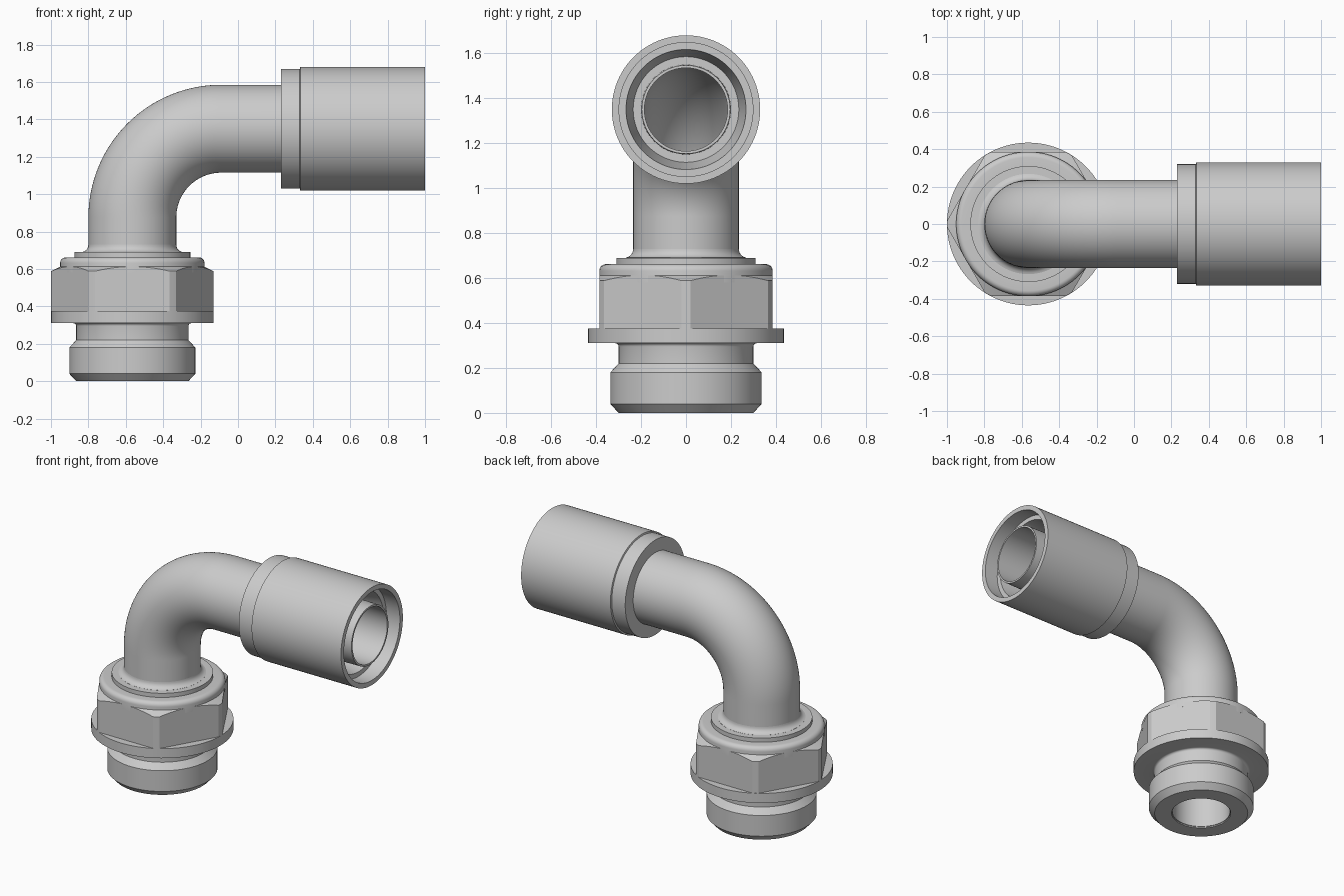
import bpy, bmesh, math
from mathutils import Vector, Matrix

if "Cube" in bpy.data.objects:
    bpy.data.objects.remove(bpy.data.objects["Cube"])

AX = -0.565      # x of the vertical axis
AZ = 1.35        # z of the horizontal axis
BEND = 0.475     # centreline radius of the elbow
N = 96


def finish(name, bm, angle=30):
    bmesh.ops.recalc_face_normals(bm, faces=bm.faces)
    me = bpy.data.meshes.new(name)
    bm.to_mesh(me)
    bm.free()
    ob = bpy.data.objects.new(name, me)
    bpy.context.collection.objects.link(ob)
    smooth(ob, angle)
    return ob


def smooth(ob, angle=30):
    bpy.ops.object.select_all(action='DESELECT')
    bpy.context.view_layer.objects.active = ob
    ob.select_set(True)
    bpy.ops.object.shade_smooth_by_angle(angle=math.radians(angle))


def skin(name, rings, closed=True, n=N):
    """Rings are (centre, in-plane axis, radius); the other in-plane axis is y."""
    bm = bmesh.new()
    loops = []
    for c, u, r in rings:
        loops.append([bm.verts.new(c + u * (r * math.cos(2 * math.pi * i / n))
                      + Vector((0, r * math.sin(2 * math.pi * i / n), 0))) for i in range(n)])
    pairs = list(zip(loops, loops[1:]))
    if closed:
        pairs.append((loops[-1], loops[0]))
    else:
        bm.faces.new(loops[0])
        bm.faces.new(loops[-1])
    for a, b in pairs:
        for i in range(n):
            j = (i + 1) % n
            bm.faces.new((a[i], a[j], b[j], b[i]))
    return finish(name, bm)


def upright(r, z):
    return (Vector((AX, 0, z)), Vector((1, 0, 0)), r)


def sideways(r, x):
    return (Vector((x, 0, AZ)), Vector((0, 0, -1)), r)


def arc(cx, cz, rad, a0, a1, steps=6):
    return [(cx + rad * math.cos(math.radians(a0 + (a1 - a0) * i / steps)),
             cz + rad * math.sin(math.radians(a0 + (a1 - a0) * i / steps)))
            for i in range(steps + 1)]


def bend(r, steps=32):
    out = []
    for i in range(steps + 1):
        a = math.pi / 2 * i / steps
        u = Vector((math.cos(a), 0, -math.sin(a)))
        out.append((Vector((AX + BEND, 0, AZ - BEND)) - u * BEND, u, r))
    return out


# Bent tube with through bore and thin inner sleeve at the mouth
skin("elbow_tube",
     [upright(0.235, 0.008)] + bend(0.235)
     + [sideways(0.235, 0.70), sideways(0.20, 0.72), sideways(0.197, 0.985),
        sideways(0.185, 0.985)]
     + bend(0.185)[::-1] + [upright(0.185, 0.008)])

# Lower spigot with chamfers, relief groove and round flange
spigot = [(0.19, 0), (0.30, 0), (0.337, 0.04), (0.337, 0.18), (0.30, 0.22)]
spigot += arc(0.315, 0.295, 0.015, 180, 90, 4)
spigot += [(0.435, 0.31), (0.435, 0.375), (0.20, 0.375)]
skin("threaded_spigot", [upright(r, z) for r, z in spigot])

# Hexagon nut body, corners trimmed and chamfered by a turned ring
nut = skin("hex_nut", [upright(0.385 / math.cos(math.pi / 6), z) for z in (0.35, 0.70)],
           closed=False, n=6)
trim = skin("nut_trim", [upright(r, z) for r, z in
            [(0.22, 0.37), (0.434, 0.37), (0.434, 0.588), (0.375, 0.618), (0.22, 0.618)]])
mod = nut.modifiers.new("trim", 'BOOLEAN')
mod.operation = 'INTERSECT'
mod.solver = 'EXACT'
mod.object = trim
bpy.ops.object.select_all(action='DESELECT')
bpy.context.view_layer.objects.active = nut
bpy.ops.object.modifier_apply(modifier=mod.name)
bpy.data.objects.remove(trim)
smooth(nut, 15)

# Rounded collar above the nut, small step, fillet into the tube
collar = [(0.20, 0.58), (0.386, 0.58)] + arc(0.356, 0.632, 0.03, 0, 90)
collar += [(0.31, 0.662), (0.31, 0.69), (0.268, 0.69)]
collar += arc(0.275, 0.73, 0.04, 260, 180) + [(0.20, 0.73)]
skin("collar", [upright(r, z) for r, z in collar])

# Hose socket with stepped open mouth
socket = [(0.20, 0.23), (0.32, 0.23), (0.32, 0.33), (0.33, 0.333), (0.33, 1.0),
          (0.298, 1.0), (0.298, 0.90), (0.267, 0.90), (0.235, 0.72), (0.195, 0.72)]
skin("hose_socket", [sideways(r, x) for r, x in socket])
